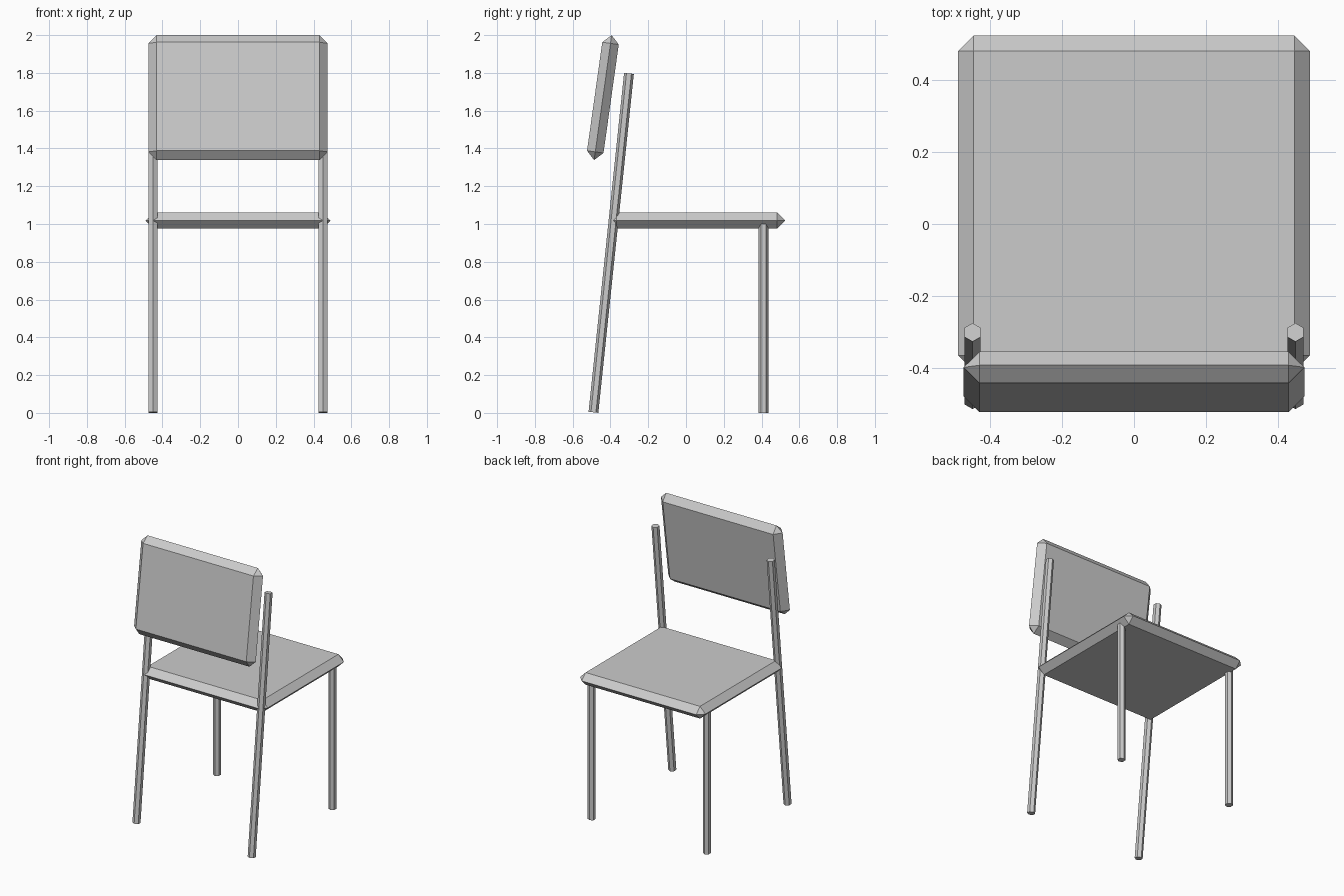
import bpy, bmesh, math
from mathutils import Vector, Matrix

cube = bpy.data.objects.get("Cube")
if cube:
    bpy.data.objects.remove(cube, do_unlink=True)

# One plain grey for the whole chair
GREY = (0.6, 0.6, 0.6, 1.0)
grey = bpy.data.materials.new("plain_grey")
grey.use_nodes = True
grey.diffuse_color = GREY
grey.node_tree.nodes["Principled BSDF"].inputs["Base Color"].default_value = GREY


def add_object(name, bm):
    bmesh.ops.recalc_face_normals(bm, faces=bm.faces)
    mesh = bpy.data.meshes.new(name)
    bm.to_mesh(mesh)
    bm.free()
    mesh.materials.append(grey)
    obj = bpy.data.objects.new(name, mesh)
    bpy.context.collection.objects.link(obj)
    return obj


def cushion(name, size, centre, tilt=0.0):
    """Slab whose edges are chamfered by half its thickness."""
    bm = bmesh.new()
    bmesh.ops.create_cube(bm, size=1)
    bmesh.ops.scale(bm, vec=size, verts=bm.verts)
    bmesh.ops.bevel(bm, geom=bm.edges[:], offset=min(size) / 2, segments=1,
                    profile=0.5, affect='EDGES')
    bmesh.ops.remove_doubles(bm, verts=bm.verts, dist=0.001)
    obj = add_object(name, bm)
    obj.location = centre
    obj.rotation_euler.x = tilt
    return obj


def rod(name, start, end, radius=0.026):
    """Hexagonal rod with its corners pointing front and back."""
    start, end = Vector(start), Vector(end)
    axis = end - start
    bm = bmesh.new()
    bmesh.ops.create_cone(bm, cap_ends=True, segments=6, radius1=radius,
                          radius2=radius, depth=axis.length)
    # Put a corner on the y axis whatever the starting angle
    first = min(bm.verts, key=lambda v: abs(v.co.x))
    turn = math.pi / 2 - math.atan2(first.co.y, first.co.x)
    bmesh.ops.rotate(bm, verts=bm.verts, matrix=Matrix.Rotation(turn, 3, 'Z'))
    obj = add_object(name, bm)
    obj.location = (start + end) / 2
    obj.rotation_euler.x = math.atan2(-axis.y, axis.z)
    return obj


# Seat and leaning backrest
cushion("seat", (0.98, 0.935, 0.086), (0, 0.0575, 1.018))
cushion("backrest", (0.95, 0.088, 0.668), (0, -0.44, 1.669), math.radians(-8))

# Leaning posts on the backrest side, upright legs on the other
for side, x in (("left", 0.45), ("right", -0.45)):
    rod(side + "_backrest_post", (x, -0.49, 0.003), (x, -0.302, 1.797))
    rod(side + "_upright_leg", (x, 0.41, 0), (x, 0.41, 1.0))
